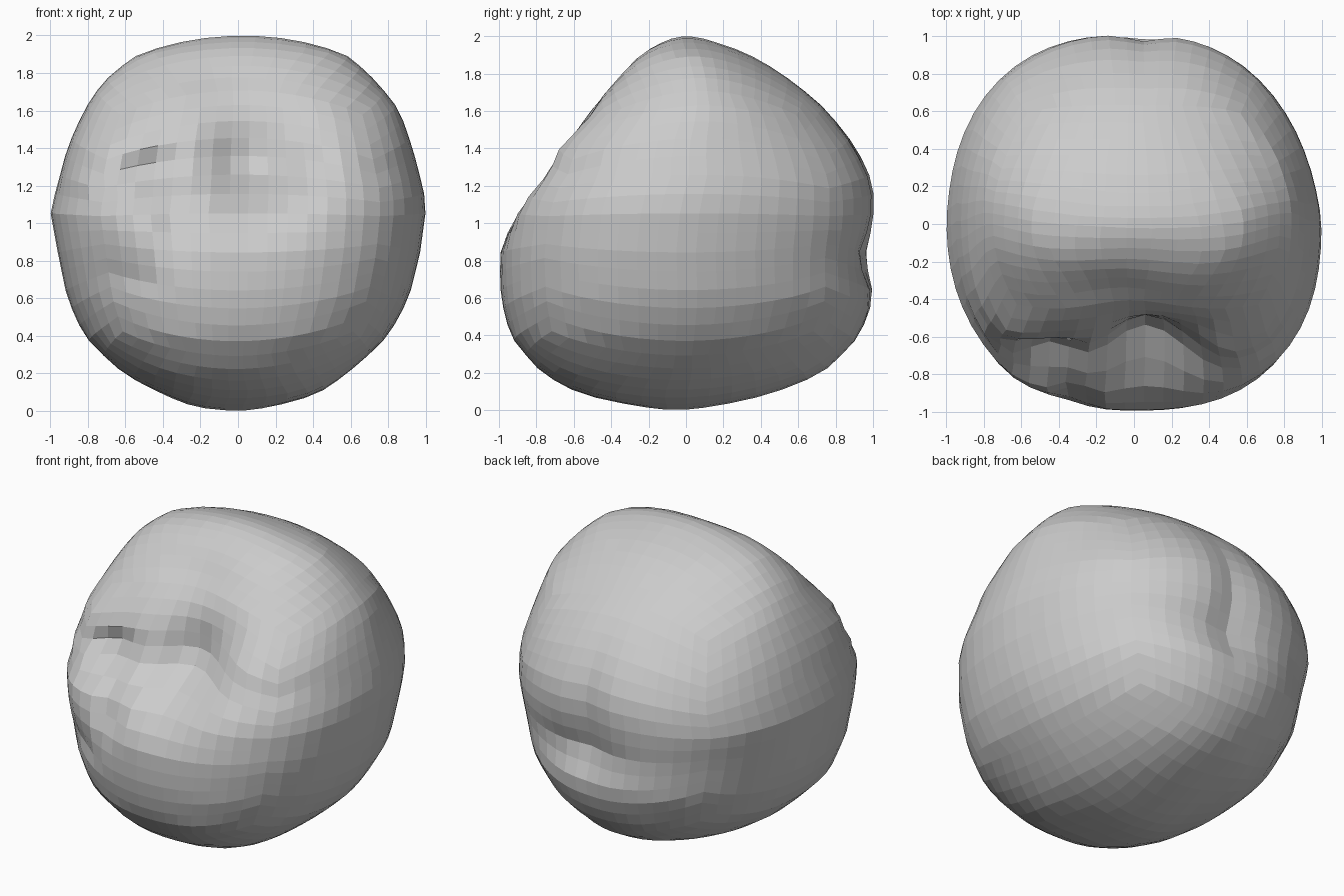
import bpy
import bmesh
import math

if "Cube" in bpy.data.objects:
    bpy.data.objects.remove(bpy.data.objects["Cube"], do_unlink=True)

# Outline of the body: height, right (-x), left (+x), front (-y), back (+y)
OUTLINE = [
    (0.00, 0.00, 0.00, -0.05, -0.05),
    (0.02, -0.22, 0.16, -0.24, 0.14),
    (0.09, -0.40, 0.42, -0.57, 0.46),
    (0.20, -0.61, 0.58, -0.77, 0.73),
    (0.40, -0.82, 0.80, -0.94, 0.93),
    (0.60, -0.91, 0.91, -0.99, 1.01),
    (0.84, -0.96, 0.97, -1.00, 1.00),
    (1.06, -1.00, 1.00, -0.97, 1.01),
    (1.18, -0.97, 0.99, -0.92, 1.01),
    (1.25, -0.95, 0.97, -0.86, 0.99),
    (1.40, -0.91, 0.93, -0.80, 0.92),
    (1.60, -0.82, 0.86, -0.57, 0.76),
    (1.75, -0.72, 0.74, -0.42, 0.58),
    (1.90, -0.53, 0.57, -0.26, 0.34),
    (1.97, -0.28, 0.33, -0.13, 0.15),
    (2.00, 0.03, 0.03, 0.00, 0.00),
]

# Dents: side (-1 front, 1 back), x, z, width, height, depth (negative swells)
DENTS = [
    (-1, 0.06, 1.32, 0.30, 0.25, 0.34),     # hollow in the front
    (-1, -0.46, 1.26, 0.18, 0.14, 0.17),    # crease beside the hollow
    (-1, -0.38, 1.42, 0.16, 0.14, 0.06),    # upper crease
    (-1, 0.33, 1.45, 0.15, 0.14, 0.04),     # upper crease
    (-1, -0.10, 1.80, 0.30, 0.15, 0.05),    # dip below the crown
    (-1, -0.32, 1.00, 0.09, 0.16, 0.08),    # groove beside the front lobe
    (-1, -0.65, 0.98, 0.18, 0.14, -0.03),   # side lobe
    (-1, -0.55, 0.70, 0.14, 0.08, 0.03),    # fold under the side lobe
    (1, 0.12, 0.82, 0.34, 0.13, 0.06),      # hollow in the back
    (1, 0.05, 1.05, 0.11, 0.40, 0.04),      # groove up the back
]

# How much the back narrows on the right and left sides
TAPER_RIGHT, TAPER_LEFT = 0.06, 0.15


def latitude(z):
    return math.asin(max(-1.0, min(1.0, z - 1)))


def extents(z):
    """Blend the outline rows by latitude, which keeps the ends round."""
    t = latitude(z)
    for low, high in zip(OUTLINE, OUTLINE[1:]):
        if z <= high[0]:
            a, b = latitude(low[0]), latitude(high[0])
            f = (t - a) / (b - a)
            return [p + (q - p) * f for p, q in zip(low[1:], high[1:])]
    return list(OUTLINE[-1][1:])


def squareness(z, c, s):
    """Power of the cross-section's curve in each quarter."""
    if s >= 0:
        return 2.5 - 0.6 * abs(z - 1)
    if c < 0 and z < 1.2:
        return 2.25
    return 2.5


def body_point(direction):
    """Map a direction on the unit ball to the lumpy body."""
    z = 1 + direction.z
    right, left, front, back = extents(z)
    angle = math.atan2(direction.y, direction.x)
    c, s = math.cos(angle), math.sin(angle)
    power = squareness(z, c, s)
    r = (abs(c) ** power + abs(s) ** power) ** (-1 / power)
    taper = TAPER_LEFT if c > 0 else TAPER_RIGHT
    narrow = 1 - taper * max(0, r * s)
    x = (left + right) / 2 + (left - right) / 2 * r * c * narrow
    y = (front + back) / 2 + (back - front) / 2 * r * s
    for side, dx, dz, width, height, depth in DENTS:
        if side * s > 0:
            fall = ((x - dx) / width) ** 2 + ((z - dz) / height) ** 2
            y -= side * depth * math.exp(-fall)
    return x, y, z


# Body: an evenly gridded ball shaped by the outline and the dents
bm = bmesh.new()
bmesh.ops.create_cube(bm, size=2)
bmesh.ops.subdivide_edges(bm, edges=bm.edges[:], cuts=14, use_grid_fill=True)
for v in bm.verts:
    for i in range(3):
        v.co[i] = math.tan(v.co[i] * math.pi / 4)
    v.co = body_point(v.co.normalized())
bmesh.ops.recalc_face_normals(bm, faces=bm.faces[:])

mesh = bpy.data.meshes.new("lumpy_body")
bm.to_mesh(mesh)
bm.free()
body = bpy.data.objects.new("lumpy_body", mesh)
bpy.context.scene.collection.objects.link(body)

# Plain grey material
grey = bpy.data.materials.new("light_grey")
grey.use_nodes = True
colour = (0.6, 0.6, 0.6, 1)
grey.diffuse_color = colour
grey.node_tree.nodes["Principled BSDF"].inputs["Base Color"].default_value = colour
mesh.materials.append(grey)
